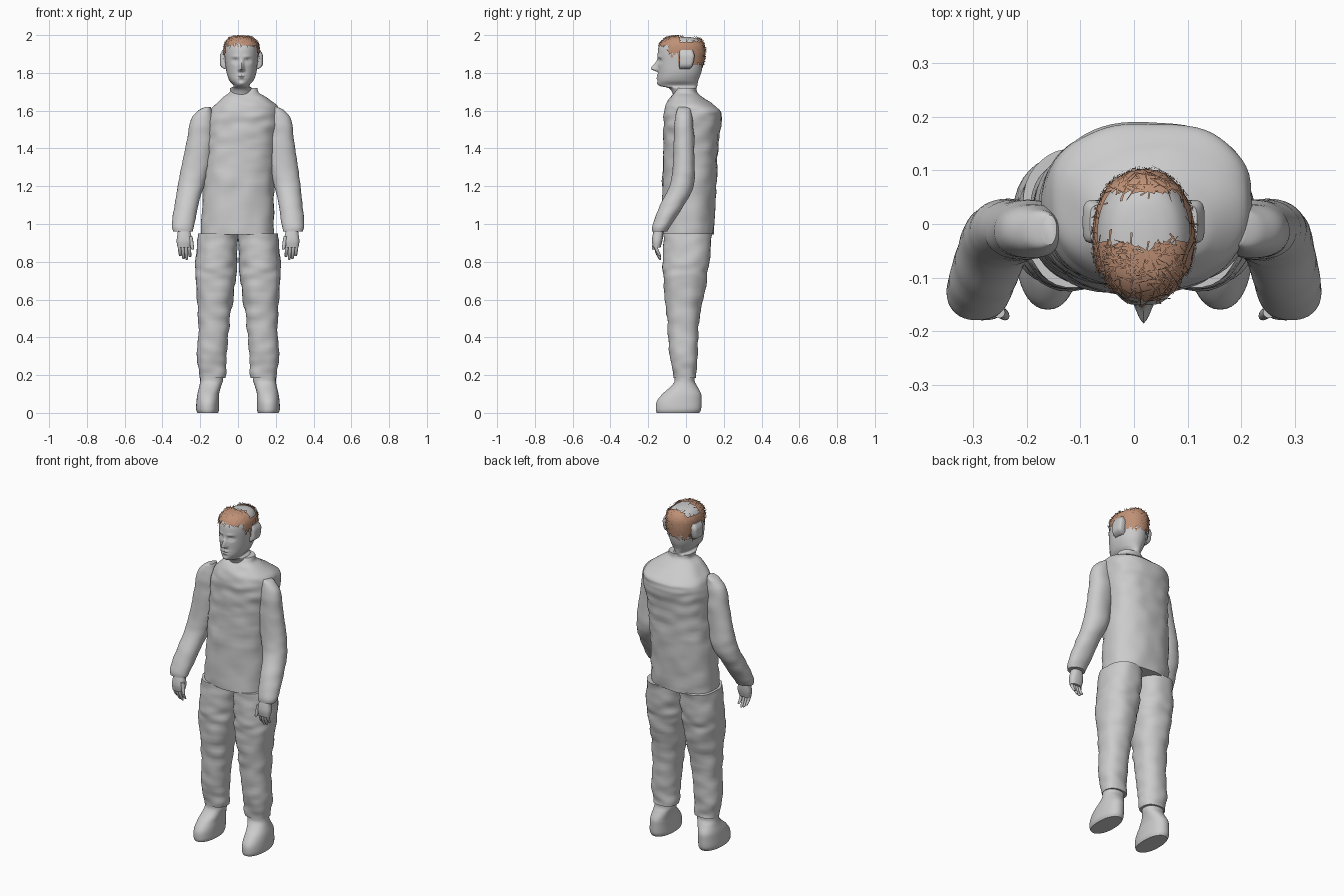
import bpy, bmesh, math, random
from mathutils import Vector, noise

random.seed(4)
if "Cube" in bpy.data.objects:
    bpy.data.objects.remove(bpy.data.objects["Cube"], do_unlink=True)


def material(name, colour):
    m = bpy.data.materials.new(name)
    m.use_nodes = True
    m.diffuse_color = colour
    m.node_tree.nodes["Principled BSDF"].inputs["Base Color"].default_value = colour
    return m


GREY = material("plain grey", (0.6, 0.6, 0.6, 1))
BROWN = material("hair brown", (0.52, 0.28, 0.18, 1))


def finish(bm, name, mat, smooth=True):
    mesh = bpy.data.meshes.new(name)
    bm.to_mesh(mesh)
    bm.free()
    mesh.materials.append(mat)
    ob = bpy.data.objects.new(name, mesh)
    bpy.context.collection.objects.link(ob)
    if smooth:
        bpy.ops.object.select_all(action="DESELECT")
        ob.select_set(True)
        bpy.context.view_layer.objects.active = ob
        bpy.ops.object.shade_smooth_by_angle(angle=math.radians(50))
    return ob


def blend(rows, i, t):
    """Smooth interpolation between rows i and i+1 without overshoot."""
    a, b = rows[i], rows[i + 1]
    before, after = rows[max(i - 1, 0)], rows[min(i + 2, len(rows) - 1)]
    out = []
    for p, q, r, s in zip(before, a, b, after):
        v = q + t / 2 * (r - p + t * (2 * p - 5 * q + 4 * r - s + t * (3 * (q - r) + s - p)))
        out.append(min(max(v, min(q, r)), max(q, r)))
    return out


def loft(rows, seg=32, steps=5, power=2.2, wrinkle=0, warp=None):
    """Skin level slices, each given as (x low, x high, y low, y high, z)."""
    bm = bmesh.new()
    fine = [blend(rows, i, k / steps) for i in range(len(rows) - 1) for k in range(steps)]
    fine.append(rows[-1])
    rings = []
    for x0, x1, y0, y1, z in fine:
        ring = []
        for k in range(seg):
            a = math.tau * k / seg
            c, s = math.cos(a), math.sin(a)
            p = Vector(((x0 + x1) / 2 + (x1 - x0) / 2 * math.copysign(abs(c) ** (2 / power), c),
                        (y0 + y1) / 2 + (y1 - y0) / 2 * math.copysign(abs(s) ** (2 / power), s), z))
            if wrinkle:
                p += Vector((c, s, 0)) * wrinkle * noise.noise(Vector((p.x * 12, p.y * 12, z * 22)))
            ring.append(bm.verts.new(warp(p) if warp else p))
        rings.append(ring)
    for lo, hi in zip(rings, rings[1:]):
        for k in range(seg):
            n = (k + 1) % seg
            bm.faces.new((lo[k], lo[n], hi[n], hi[k]))
    bm.faces.new(rings[0])
    bm.faces.new(rings[-1])
    bmesh.ops.recalc_face_normals(bm, faces=bm.faces)
    return bm


# Jacket body with a short collar
torso = [(-.195, .19, -.13, .145, .945), (-.185, .19, -.125, .16, 1.2),
         (-.17, .2, -.12, .17, 1.4), (-.17, .22, -.118, .185, 1.53),
         (-.155, .22, -.115, .19, 1.59), (-.125, .2, -.108, .145, 1.63),
         (-.08, .15, -.085, .09, 1.67), (-.05, .11, -.06, .06, 1.695),
         (-.045, .1, -.05, .055, 1.72)]
finish(loft(torso, 64, 8, 2.4, .008), "jacket_body", GREY)

# Limbs, given for one side and mirrored
leg = [(.065, .205, -.065, .055, .185), (.06, .215, -.085, .06, .3),
       (.04, .21, -.1, .07, .5), (.012, .225, -.12, .11, .7),
       (.005, .227, -.12, .125, .8), (.002, .21, -.115, .14, .95)]
shoe = [(.105, .215, -.155, .07, 0), (.1, .222, -.16, .08, .02),
        (.1, .22, -.155, .082, .06), (.1, .215, -.125, .08, .1),
        (.09, .205, -.08, .06, .14), (.08, .2, -.06, .045, .17),
        (.08, .2, -.06, .045, .21)]
sleeve = [(.24, .342, -.18, -.1, .96), (.23, .35, -.175, -.075, 1),
          (.21, .335, -.135, -.01, 1.1), (.18, .32, -.088, .04, 1.2),
          (.15, .3, -.07, .045, 1.3), (.13, .27, -.065, .045, 1.45),
          (.13, .25, -.06, .035, 1.55), (.14, .21, -.05, .025, 1.6),
          (.145, .17, -.04, .015, 1.62)]
palm = [(.25, .32, -.175, -.135, .875), (.242, .325, -.18, -.125, .91),
        (.25, .32, -.175, -.12, .95), (.26, .315, -.165, -.12, .99)]


def finger(x, y, top, length, lean, curl, r):
    """Tapered finger slices, tip first."""
    rows = []
    for t, k in ((1, .3), (.93, .75), (.5, .95), (0, 1)):
        cx, cy = x + lean * t, y + curl * t * t
        rows.append((cx - r * k, cx + r * k, cy - r * k, cy + r * k, top - length * t))
    return rows


for side, sign in (("left", 1), ("right", -1)):
    def flip(p):
        return Vector((p.x * sign, p.y, p.z))

    def arm_place(p):
        lift = .035 * max(0, p.z - 1) / .6 if sign > 0 else 0
        return Vector((p.x * sign + lift, p.y, p.z))

    finish(loft(leg, 40, 10, 2.3, .008, flip), side + "_trouser_leg", GREY)
    finish(loft(shoe, 40, 5, 2.2, 0, flip), side + "_shoe", GREY)
    finish(loft(sleeve, 40, 6, 2.1, .004, arm_place), side + "_sleeve", GREY)
    finish(loft(palm, 24, 5, 2.5, 0, flip), side + "_palm", GREY)
    for i, length in enumerate((.065, .08, .075, .06)):
        rows = finger(.26 + .017 * i, -.16, .89, length, -.006, .025, .0095)
        finish(loft(rows, 12, 3, 2, 0, flip), f"{side}_finger_{i + 1}", GREY)
    rows = finger(.252, -.165, .935, .07, -.012, -.008, .011)
    finish(loft(rows, 12, 3, 2, 0, flip), side + "_thumb", GREY)

# Head and neck with a sculpted face
MID = .018


def face(p):
    if p.y > -.06 or p.z < 1.725:
        return p
    u = abs(p.x - MID)

    def bump(x, z, wide, tall):
        return math.exp(-((u - x) / wide) ** 2 - ((p.z - z) / tall) ** 2)

    depth = .038 * bump(0, 1.82, .011, .032 if p.z > 1.82 else .01)
    depth += .009 * bump(.012, 1.817, .006, .008)
    depth -= .013 * bump(.032, 1.864, .017, .012)
    depth += .008 * bump(.032, 1.862, .009, .006)
    depth += .005 * bump(.03, 1.886, .02, .007)
    depth += .007 * bump(0, 1.787, .02, .005) + .007 * bump(0, 1.772, .017, .006)
    depth -= .004 * bump(0, 1.7795, .022, .002)
    depth += .005 * bump(0, 1.745, .016, .01)
    return p - Vector((0, depth, 0))


head = [(-.04, .075, -.06, .05, 1.66), (-.04, .075, -.085, .055, 1.715),
        (-.024, .06, -.14, .06, 1.732), (-.046, .082, -.15, .065, 1.76),
        (-.06, .097, -.148, .08, 1.8), (-.067, .103, -.15, .09, 1.85),
        (-.071, .107, -.15, .096, 1.9), (-.068, .104, -.143, .093, 1.94),
        (-.052, .088, -.12, .075, 1.97), (-.03, .065, -.09, .045, 1.985),
        (0, .035, -.05, .01, 1.991)]
finish(loft(head, 112, 8, 2.1, 0, face), "head", GREY)

# Flat-fronted ear pieces
ear = [(.06, .09, -.035, .02, 1.82), (.06, .112, -.036, .035, 1.84),
       (.06, .114, -.036, .045, 1.89), (.06, .1, -.035, .035, 1.92)]
for side, sign in (("left", 1), ("right", -1)):
    def place(p):
        return Vector((MID + p.x * sign, p.y, p.z))
    finish(loft(ear, 24, 4, 4, 0, place), side + "_ear", GREY)


# Cropped hair: a shell over the skull with an open crown and ragged hairline
def is_hair(c):
    if c.y > -.035 and c.z > 1.962 and abs(c.x - MID) < .085 and c.y < .06:
        return False
    if c.y < -.09:
        line = 1.947
    elif c.y < -.035:
        line = 1.895
    else:
        line = 1.84
    return c.z > line + random.uniform(-.01, .012)


grow = .007
shell = [(a - grow, b + grow, c - grow / 3, d + grow, z + .006) for a, b, c, d, z in head[4:]]
bm = loft(shell, 56, 4, 2.1)
bmesh.ops.delete(bm, geom=[f for f in bm.faces if not is_hair(f.calc_center_median())],
                 context="FACES")
spots = [(f.calc_center_median(), f.normal.copy()) for f in bm.faces]
finish(bm, "hair_shell", BROWN)

# Loose thin strands lying across the hair
bm = bmesh.new()
for _ in range(420):
    spot, normal = random.choice(spots)
    along = normal.orthogonal().normalized()
    along = along * random.uniform(-1, 1) + normal.cross(along) * random.uniform(-1, 1)
    along = along.normalized() * random.uniform(.012, .028)
    across = normal.cross(along).normalized() * .0018
    base = spot + normal * random.uniform(.001, .004)
    corners = [base - along - across, base + along - across * .3,
               base + along + across * .3, base - along + across]
    for p in corners:
        p.z = min(p.z, 2)
    bm.faces.new([bm.verts.new(p) for p in corners])
finish(bm, "hair_strands", BROWN, smooth=False)
